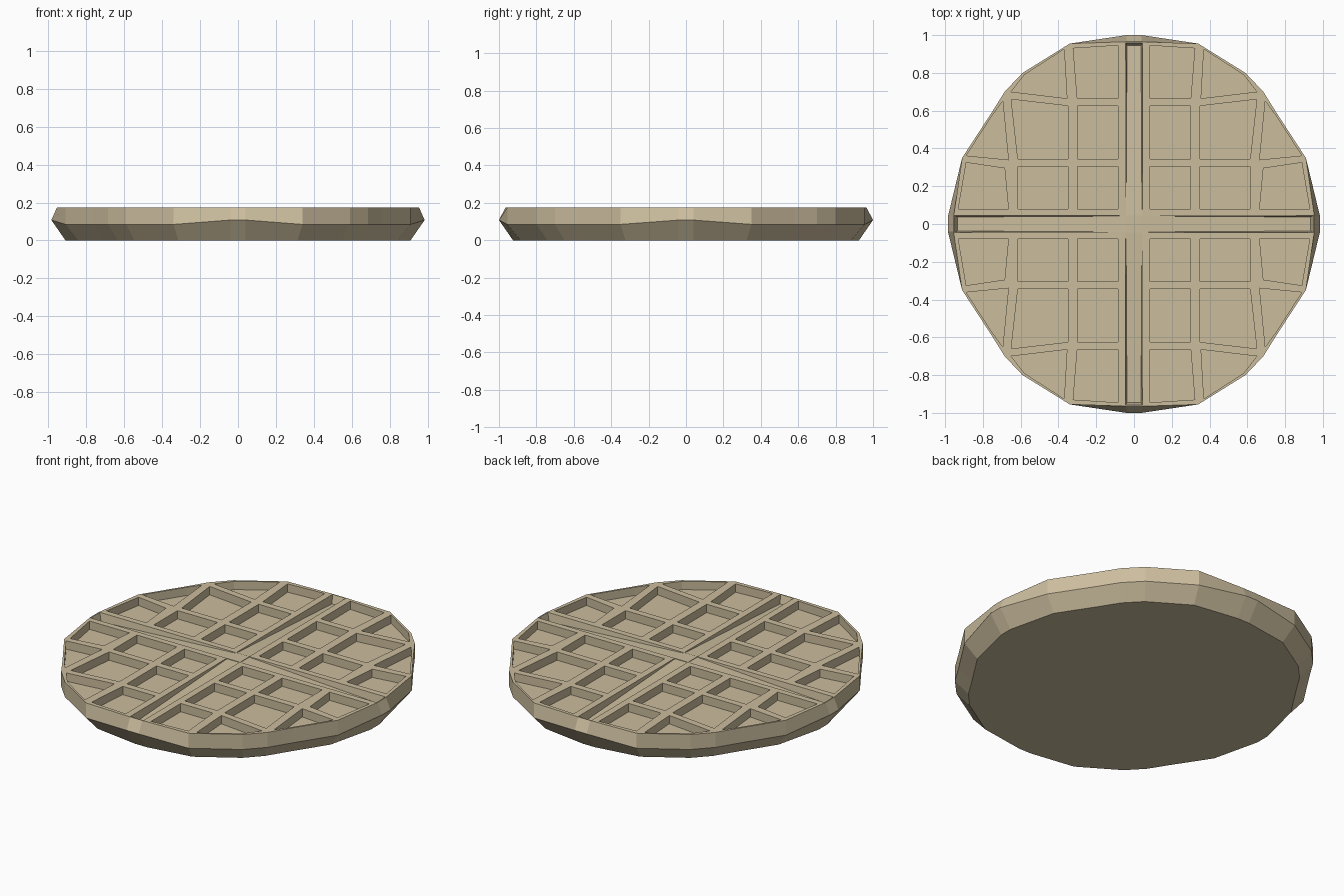
import bpy, bmesh

if "Cube" in bpy.data.objects:
    bpy.data.objects.remove(bpy.data.objects["Cube"])

TOP = 0.175
FLOOR = 0.125

mat = bpy.data.materials.new("baked_tan")
mat.diffuse_color = (0.60, 0.51, 0.34, 1)
mat.use_nodes = True
mat.node_tree.nodes["Principled BSDF"].inputs["Base Color"].default_value = mat.diffuse_color


def make_object(name, bm):
    bmesh.ops.recalc_face_normals(bm, faces=bm.faces)
    me = bpy.data.meshes.new(name)
    bm.to_mesh(me)
    bm.free()
    ob = bpy.data.objects.new(name, me)
    bpy.context.collection.objects.link(ob)
    return ob


def loft(bm, loops):
    """Closed solid through rings of equal point count."""
    rings = [[bm.verts.new(p) for p in loop] for loop in loops]
    n = len(rings[0])
    for a, b in zip(rings, rings[1:]):
        for i in range(n):
            j = (i + 1) % n
            bm.faces.new((a[i], a[j], b[j], b[i]))
    bm.faces.new(rings[0][::-1])
    bm.faces.new(rings[-1])


def full_ring(quarter):
    """Mirror a quarter outline (from +x round to +y) into a full ring."""
    q = quarter
    return (q + [(-x, y, z) for x, y, z in q[::-1]]
            + [(-x, -y, z) for x, y, z in q]
            + [(x, -y, z) for x, y, z in q[::-1]])


# Disc body: bottom, widest and top outlines
rim = [(0.91, 0.35), (0.76, 0.58), (0.685, 0.70), (0.59, 0.80), (0.34, 0.955)]
bottom = [(0.91, 0.04, 0)] + [(x * .925, y * .925, 0) for x, y in rim] + [(0.04, 0.925, 0)]
middle = [(0.985, 0.04, 0.108)] + [(x, y, 0.085) for x, y in rim] + [(0.04, 1.0, 0.108)]
upper = [(0.955, 0.04, TOP)] + [(x, y, TOP) for x, y in rim] + [(0.04, 0.965, TOP)]
bm = bmesh.new()
loft(bm, [full_ring(r) for r in (bottom, middle, upper)])
waffle = make_object("waffle", bm)
waffle.data.materials.append(mat)

# Pockets of one quarter, mirrored into all four
pockets = [
    [(.085, .08), (.30, .08), (.30, .305), (.085, .305)],
    [(.35, .08), (.615, .08), (.615, .305), (.35, .305)],
    [(.665, .08), (.93, .08), (.888, .325), (.685, .295)],
    [(.085, .345), (.30, .345), (.30, .625), (.085, .625)],
    [(.35, .345), (.615, .345), (.65, .66), (.35, .625)],
    [(.665, .34), (.888, .362), (.75, .575), (.695, .65)],
    [(.085, .665), (.30, .665), (.322, .93), (.085, .945)],
    [(.355, .665), (.65, .70), (.58, .79), (.37, .925)],
]
bm = bmesh.new()
for sx in (1, -1):
    for sy in (1, -1):
        for p in pockets:
            loft(bm, [[(x * sx, y * sy, z) for x, y in p] for z in (FLOOR, 0.25)])
pocket_cutter = make_object("pocket_cutter", bm)

# Cross grooves: shallow at the centre, deeper toward the closed rim
bm = bmesh.new()
for cx, cy, end in ((1, 0, .95), (-1, 0, .95), (0, 1, .96), (0, -1, .96)):
    def place(r, s, z):
        return (cx * r - cy * s, cy * r + cx * s, z)
    sections = []
    for r, z, w in ((.045, TOP - .003, .042), (end - .015, FLOOR, .037)):
        top_r = r if r < .1 else end
        sections.append([place(r, -w, z), place(r, w, z),
                         place(top_r, .044, TOP + .002), place(top_r, -.044, TOP + .002)])
    loft(bm, sections)
groove_cutter = make_object("groove_cutter", bm)

for cutter in (pocket_cutter, groove_cutter):
    m = waffle.modifiers.new(cutter.name, 'BOOLEAN')
    m.operation = 'DIFFERENCE'
    m.solver = 'EXACT'
    m.object = cutter
    cutter.hide_render = True
    cutter.hide_set(True)
